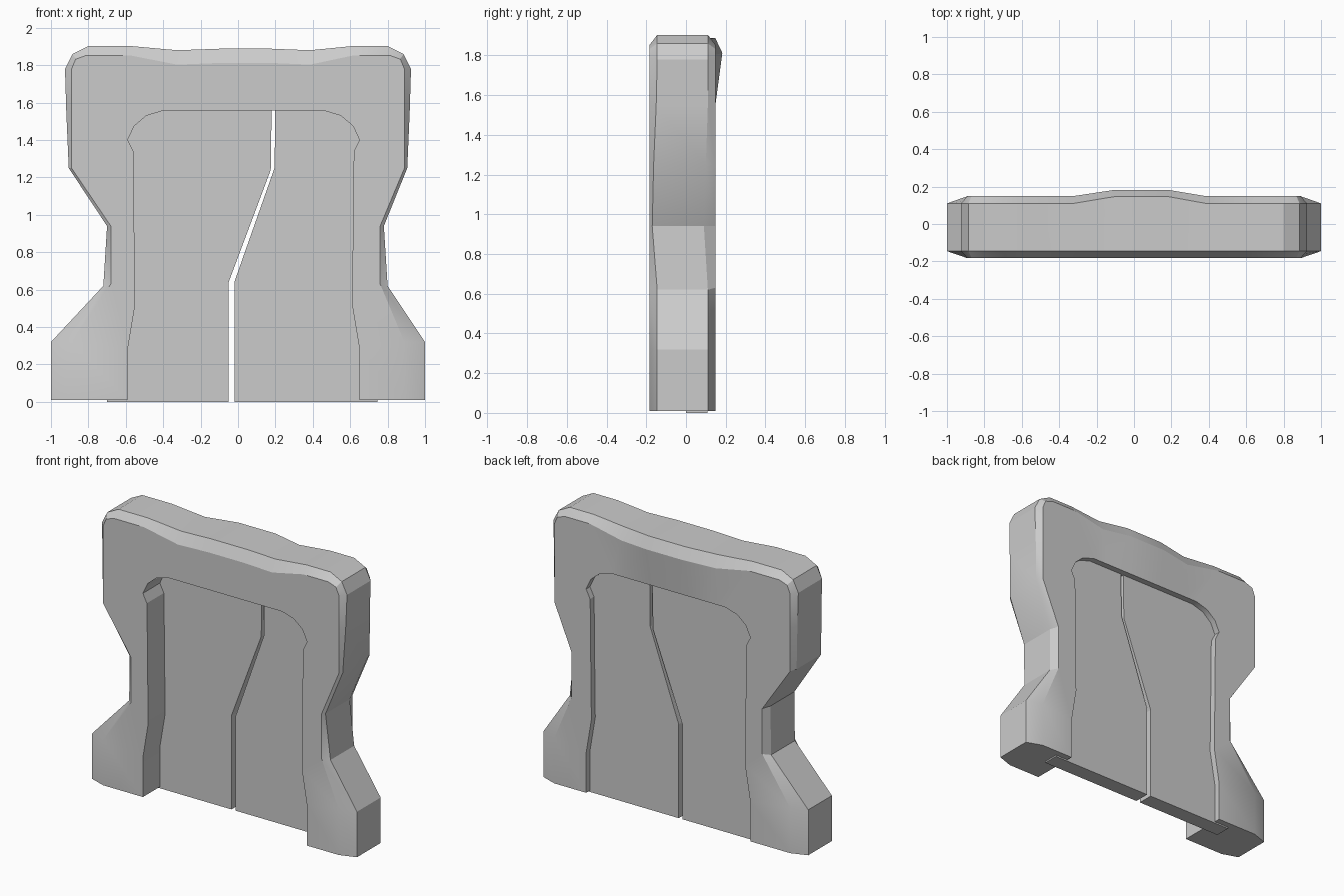
import bpy, bmesh, math

if "Cube" in bpy.data.objects:
    bpy.data.objects.remove(bpy.data.objects["Cube"])

FRONT, BACK = -0.183, 0.149

# Half profile, bottom to top centre: half-width and height of each contour
OUTER = [(1, .01), (1, .32), (.76, .62), (.74, .94), (.905, 1.25), (.918, 1.55),
         (.925, 1.78), (.885, 1.86), (.80, 1.903), (.60, 1.903), (.355, 1.88), (.14, 1.888)]
INSET = [(.89, .01), (.89, .32), (.72, .63), (.72, .94), (.89, 1.25), (.89, 1.55),
         (.89, 1.78), (.868, 1.832), (.81, 1.853), (.60, 1.853), (.355, 1.803), (.14, 1.812)]
OPENING = [(.62, .01), (.62, .28), (.58, .52), (.585, .93), (.588, 1.25), (.59, 1.34),
           (.62, 1.40), (.585, 1.475), (.52, 1.53), (.43, 1.557), (.33, 1.557), (.14, 1.557)]
SHIFT = [0, 0, .04, .04, 0, 0, 0, 0, 0, .02, .03, .04]
FRONT_EDGE = [-.145, -.145, -.145, -.17, -.163, -.15] + [-.145] * 6
BACK_EDGE = [.11, .11, .11, .09, .10, .11, .11, .11, .11, .11, .11, .147]
BACK_BUMP = [BACK] * 11 + [.183]


def contour(half, shifts, ys):
    """Left half mirrored about each row's own centre."""
    left = [(s - w, y, z) for (w, z), s, y in zip(half, shifts, ys)]
    right = [(s + w, y, z) for (w, z), s, y in zip(half, shifts, ys)]
    return left + right[::-1]


def finish(name, bm):
    bmesh.ops.recalc_face_normals(bm, faces=bm.faces)
    mesh = bpy.data.meshes.new(name)
    bm.to_mesh(mesh)
    bm.free()
    obj = bpy.data.objects.new(name, mesh)
    bpy.context.collection.objects.link(obj)
    return obj


# Door frame: hexagonal section swept round the arch
n = len(OUTER)
centre = [.03] * n
rings = [contour(OPENING, centre, [FRONT] * n),
         contour(INSET, SHIFT, [FRONT] * n),
         contour(OUTER, SHIFT, FRONT_EDGE),
         contour(OUTER, SHIFT, BACK_EDGE),
         contour(INSET, SHIFT, BACK_BUMP),
         contour(OPENING, centre, [BACK] * n)]
bm = bmesh.new()
grid = [[bm.verts.new(p) for p in ring] for ring in rings]
for i, a in enumerate(grid):
    b = grid[(i + 1) % len(grid)]
    for j in range(2 * n - 1):
        bm.faces.new((a[j], a[j + 1], b[j + 1], b[j]))
for end in (0, -1):
    bm.faces.new([ring[end] for ring in grid])
frame = finish("door_frame", bm)
bpy.context.view_layer.objects.active = frame
frame.select_set(True)
bpy.ops.object.shade_smooth_by_angle(angle=math.radians(25))


# Door panels: thin slabs with a cranked meeting edge, tucked into the frame
def door(name, profile, y0=0.0, y1=0.107):
    bm = bmesh.new()
    face = bm.faces.new([bm.verts.new((x, y0, z)) for x, z in profile])
    moved = bmesh.ops.extrude_face_region(bm, geom=[face], use_keep_orig=True)["geom"]
    bmesh.ops.translate(bm, vec=(0, y1 - y0, 0),
                        verts=[v for v in moved if isinstance(v, bmesh.types.BMVert)])
    finish(name, bm)


door("left_door", [(-.70, 0), (-.05, 0), (-.05, .64), (.175, 1.24), (.18, 1.62),
                   (-.55, 1.62), (-.64, 1.5), (-.62, .60), (-.70, .30)])
door("right_door", [(.745, 0), (-.02, 0), (-.02, .64), (.195, 1.25), (.20, 1.62),
                    (.61, 1.62), (.70, 1.5), (.68, .60), (.745, .30)])
